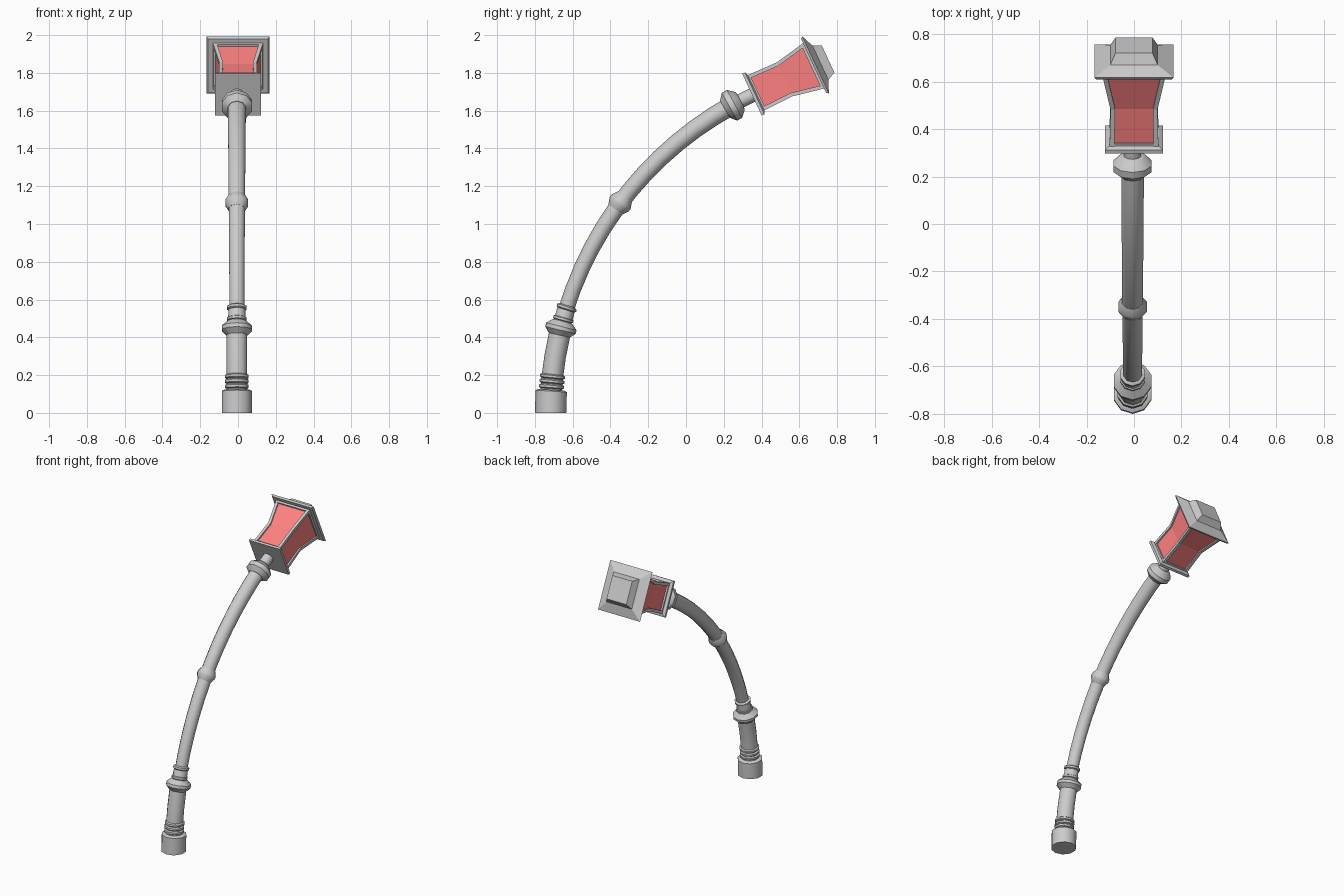
import bpy, bmesh, math
from mathutils import Vector, Matrix

if "Cube" in bpy.data.objects:
    bpy.data.objects.remove(bpy.data.objects["Cube"])

R, Y0, X0 = 1.86, -0.717, -0.006   # bend radius and foot position of the pole
SIDES = 10


def make(name, bm, smooth=None, mat=None):
    bmesh.ops.recalc_face_normals(bm, faces=bm.faces[:])
    me = bpy.data.meshes.new(name)
    bm.to_mesh(me)
    bm.free()
    ob = bpy.data.objects.new(name, me)
    bpy.context.collection.objects.link(ob)
    if mat:
        me.materials.append(mat)
    if smooth:
        bpy.ops.object.select_all(action='DESELECT')
        ob.select_set(True)
        bpy.context.view_layer.objects.active = ob
        bpy.ops.object.shade_smooth_by_angle(angle=math.radians(smooth))
    return ob


def loft(bm, rings):
    for a, b in zip(rings, rings[1:]):
        n = len(a)
        for i in range(n):
            bm.faces.new((a[i], a[(i + 1) % n], b[(i + 1) % n], b[i]))
    bm.faces.new(rings[0][::-1])
    bm.faces.new(rings[-1])


def bent_lathe(name, profile):
    """Turned part whose axis follows the pole's arc; profile is (arc length, radius)."""
    bm = bmesh.new()
    rings = []
    for s, r in profile:
        t = s / R
        c = Vector((X0, Y0 + R * (1 - math.cos(t)), R * math.sin(t)))
        side = Vector((0, math.cos(t), -math.sin(t)))
        ring = []
        for i in range(SIDES):
            a = 2 * math.pi * (i + 0.5) / SIDES
            ring.append(bm.verts.new(c + Vector((r * math.cos(a), 0, 0)) + side * r * math.sin(a)))
        rings.append(ring)
    loft(bm, rings)
    return make(name, bm, 40)


# Pole: foot, rings, shafts and collars
bent_lathe("foot", [(0, .083), (.115, .083), (.122, .07)])
bent_lathe("lower_shaft", [(.11, .057), (.2, .057), (.3, .057), (.44, .057)])
for i, s in enumerate((.14, .167, .193)):
    bent_lathe(f"foot_ring_{i}", [(s - .012, .057), (s - .006, .066), (s + .006, .066), (s + .012, .057)])
bent_lathe("lower_collar", [(.415, .057), (.442, .083), (.462, .083), (.49, .052)])
bent_lathe("neck", [(.47, .05), (.55, .047), (.57, .042)])
for i, s in enumerate((.502, .565)):
    bent_lathe(f"neck_ring_{i}", [(s - .013, .045), (s - .006, .054), (s + .006, .054), (s + .013, .042)])
bent_lathe("upper_shaft", [(.55 + i * .12, .041 + .0095 * i / 12) for i in range(13)])
bent_lathe("middle_collar", [(1.15, .046), (1.182, .063), (1.2, .063), (1.232, .047)])
bent_lathe("top_collar", [(1.94, .052), (1.968, .084), (1.998, .084), (2.03, .055), (2.035, .04)])
bent_lathe("lamp_stem", [(2.02, .038), (2.13, .038)])

# Lantern frame of reference: local z runs along the tilted lantern axis
LANTERN = Matrix.Translation((0, .36, 1.69)) @ Matrix.Rotation(math.radians(-65), 4, 'X')


def square_loft(name, profile, mat=None):
    bm = bmesh.new()
    corners = ((-1, -1), (1, -1), (1, 1), (-1, 1))
    loft(bm, [[bm.verts.new((x * h, y * h, z)) for x, y in corners] for z, h in profile])
    bm.transform(LANTERN)
    return make(name, bm, None, mat)


red = bpy.data.materials.new("red_glass")
red.diffuse_color = (1.0, .22, .22, 1)
red.use_nodes = True
red.node_tree.nodes["Principled BSDF"].inputs["Base Color"].default_value = red.diffuse_color

square_loft("lantern_plate", [(-.012, .122), (.004, .122), (.012, .106)])
square_loft("lantern_glass", [(.005, .091), (.18, .09), (.355, .124)], red)
square_loft("lantern_roof", [(.348, .158), (.36, .166), (.388, .1), (.433, .078)])

# Corner posts following the waisted glass
PATH = [(.005, .103), (.18, .099), (.352, .133)]
for k, (sx, sy) in enumerate(((-1, -1), (1, -1), (1, 1), (-1, 1))):
    bm = bmesh.new()
    w = .02
    loft(bm, [[bm.verts.new((sx * (h - a * w), sy * (h - b * w), z))
               for a, b in ((0, 0), (1, 0), (1, 1), (0, 1))] for z, h in PATH])
    bm.transform(LANTERN)
    make(f"corner_post_{k}", bm)

# Rails framing the glass at both ends
square_loft("bottom_rail", [(.005, .102), (.022, .102)])
square_loft("top_rail", [(.335, .13), (.355, .134)])
